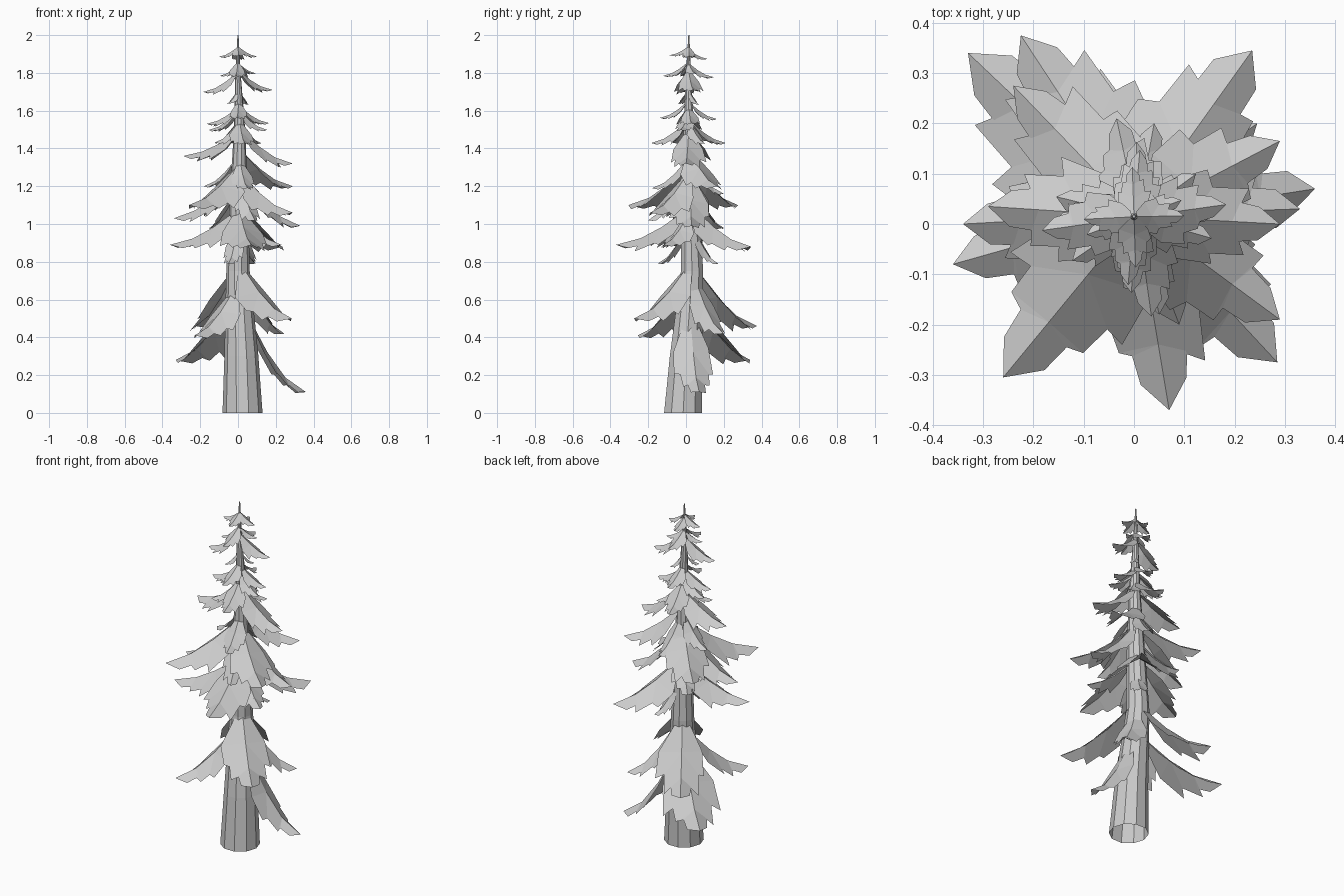
import bpy, bmesh, random
from math import cos, sin, pi, radians
from mathutils import Vector

if "Cube" in bpy.data.objects:
    bpy.data.objects.remove(bpy.data.objects["Cube"])

random.seed(4)

# Trunk stations: x, y, z, radius
TRUNK = [(.024, -.015, 0, .106), (.018, 0, .3, .09), (.01, .015, .5, .078),
         (0, .032, .75, .062), (.005, .022, 1.1, .05), (.008, .015, 1.5, .03),
         (0, .013, 1.8, .014), (0, .015, 2.0, .003)]


def finish(name, bm):
    me = bpy.data.meshes.new(name)
    bm.to_mesh(me)
    bm.free()
    ob = bpy.data.objects.new(name, me)
    bpy.context.collection.objects.link(ob)
    return ob


def trunk_at(z):
    for a, b in zip(TRUNK, TRUNK[1:]):
        if z <= b[2]:
            f = (z - a[2]) / (b[2] - a[2])
            return [p + (q - p) * f for p, q in zip(a, b)]
    return TRUNK[-1]


# Ten-sided tapering trunk, open at the bottom
bm = bmesh.new()
SIDES = 10
rings = [[bm.verts.new((x + r * cos(2 * pi * i / SIDES), y + r * sin(2 * pi * i / SIDES), z))
          for i in range(SIDES)] for x, y, z, r in TRUNK]
for a, b in zip(rings, rings[1:]):
    for i in range(SIDES):
        j = (i + 1) % SIDES
        bm.faces.new((a[i], a[j], b[j], b[i]))
bm.faces.new(rings[-1])
finish("trunk", bm)


# A frond: folded drooping sheet with a lobed outline, ridge along the middle
def frond(bm, tip, rise, width=1.0):
    tip = Vector(tip)
    cx, cy, _, r = trunk_at(min(tip.z + rise, 1.97))
    base = Vector((cx, cy, tip.z + rise))
    out = Vector((tip.x - cx, tip.y - cy, 0))
    length = out.length
    out.normalize()
    across = Vector((-out.y, out.x, 0))
    base += out * r * 0.6
    length -= r * 0.6

    def point(t, w, side=1):
        k = w * width * length * side
        drop = rise * (1 - (1 - t) ** 1.6) + abs(k) * 0.6
        p = base + out * (t * length) + across * k
        p.z -= drop
        return p

    def jit(v):
        return v * random.uniform(.9, 1.1)

    ridge = [bm.verts.new(point(t, 0)) for t in (0, .33, .64, 1)]
    for s in (1, -1):
        outline = [(.02, .12), (jit(.2), jit(.31)), (jit(.46), jit(.35)),
                   (.48, .25), (jit(.70), jit(.24)), (.68, .15), (.84, jit(.13))]
        e = [bm.verts.new(point(t, w, s)) for t, w in outline]
        panels = [(ridge[0], ridge[1], e[1], e[0]), (ridge[1], e[3], e[2], e[1]),
                  (ridge[1], ridge[2], e[4], e[3]), (ridge[2], e[5], e[4]),
                  (ridge[2], ridge[3], e[6], e[5])]
        for f in panels:
            bm.faces.new(f if s < 0 else f[::-1])


# Lower boughs: tip x, y, z and drop from the trunk
LOWER = [(.36, .07, .11, .40), (-.33, .34, .28, .30), (-.225, .375, .46, .29),
         (.245, .20, .42, .28), (.285, -.275, .50, .27), (-.23, -.255, .41, .24)]
# Middle boughs
MIDDLE = [(-.36, -.08, .89, .17), (.07, -.37, .89, .18), (.235, .345, .88, .20),
          (.23, -.12, .89, .15), (-.05, -.15, .79, .18), (.09, .17, .79, .16),
          (.33, .03, .99, .26), (-.34, .0, 1.03, .22), (-.26, -.305, 1.10, .20),
          (-.24, .275, 1.10, .20), (.29, -.19, 1.06, .20), (.09, -.20, 1.02, .26),
          (.29, .165, 1.20, .18), (-.15, .20, .98, .18), (-.18, .06, 1.20, .14),
          (.04, .20, 1.16, .17), (.05, -.18, 1.19, .14), (-.29, .035, 1.36, .12),
          (.29, .0, 1.32, .17)]
for name, rows in (("lower_boughs", LOWER), ("middle_boughs", MIDDLE)):
    bm = bmesh.new()
    for x, y, z, rise in rows:
        frond(bm, (x, y, z), rise)
    finish(name, bm)

# Upper boughs: opposite pairs given by tip height, reach, drop and heading
UPPER = [(1.42, .20, .11, 100), (1.43, .15, .10, 35), (1.49, .16, .09, -15),
         (1.54, .165, .08, 5), (1.56, .15, .08, 88), (1.63, .08, .06, 45),
         (1.70, .185, .10, 8), (1.78, .135, .07, 85), (1.79, .10, .05, 20),
         (1.88, .10, .05, 2), (1.885, .10, .045, 92)]
bm = bmesh.new()
for z, reach, rise, heading in UPPER:
    for turn in (0, 180):
        a = radians(heading + turn)
        frond(bm, (reach * cos(a), .013 + reach * sin(a), z + random.uniform(-.01, .01)), rise)
finish("upper_boughs", bm)
